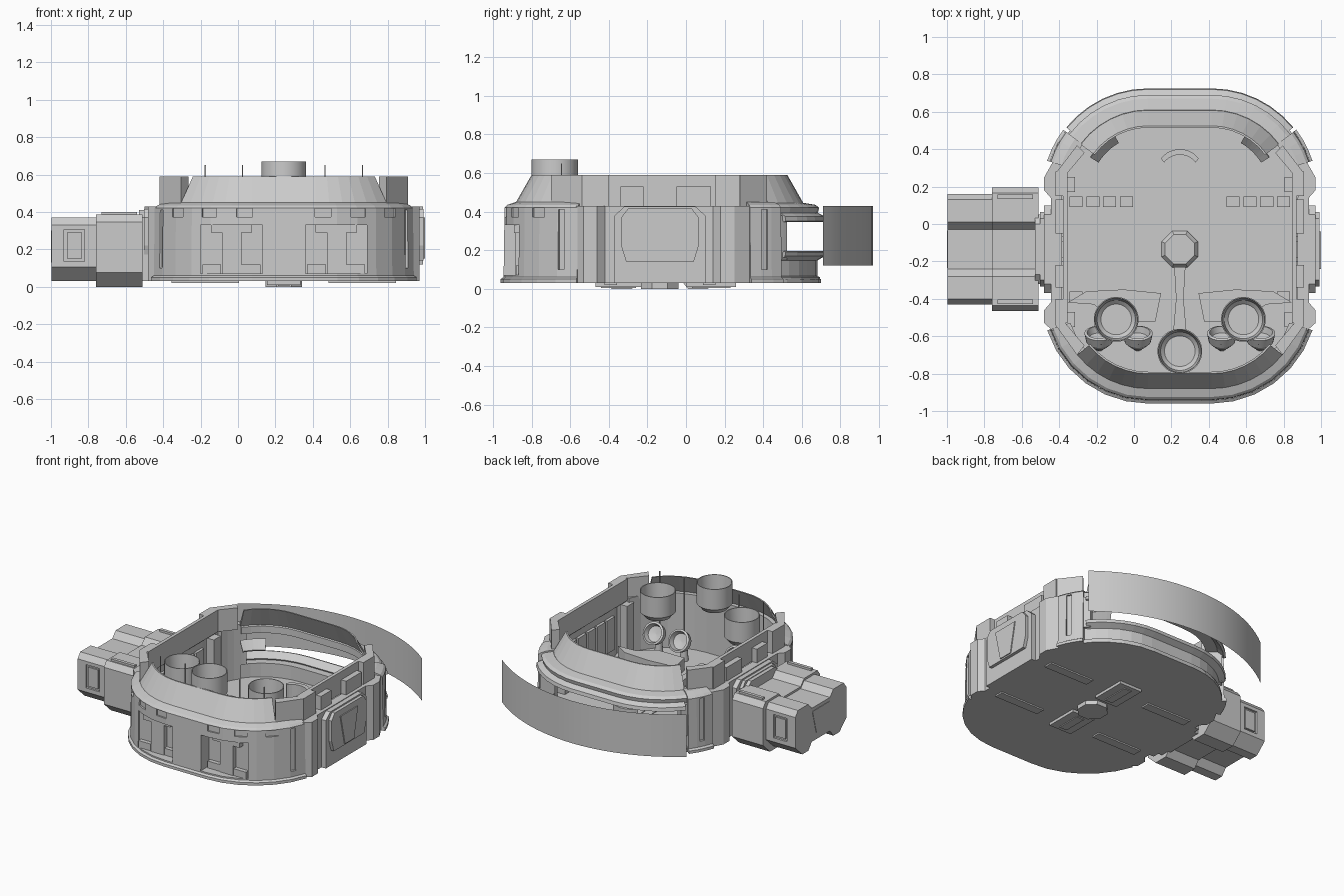
import bpy, bmesh
from math import sin, cos, asin, radians, pi
from mathutils import Matrix

if "Cube" in bpy.data.objects:
    bpy.data.objects.remove(bpy.data.objects["Cube"])

CX, FL, R = 0.245, 0.17, 0.567        # hull centre, half flat length, corner radius
CY = {1: -0.393, -1: 0.163}           # arc centre: 1 = front, -1 = back

def finish(name, bm):
    bmesh.ops.recalc_face_normals(bm, faces=bm.faces)
    me = bpy.data.meshes.new(name)
    bm.to_mesh(me); bm.free()
    ob = bpy.data.objects.new(name, me)
    bpy.context.collection.objects.link(ob)
    return ob

def loft(name, rings):
    bm = bmesh.new()
    rs = [[bm.verts.new(p) for p in r] for r in rings]
    n = len(rs[0])
    for a, b in zip(rs, rs[1:]):
        for i in range(n):
            j = (i + 1) % n
            bm.faces.new((a[i], a[j], b[j], b[i]))
    bm.faces.new(rs[0]); bm.faces.new(rs[-1])
    return finish(name, bm)

def prism(name, pts, z0, z1):
    return loft(name, [[(x, y, z) for x, y in pts] for z in (z0, z1)])

def xprism(name, yz, x0, x1):
    return loft(name, [[(x, y, z) for y, z in yz] for x in (x0, x1)])

def box(name, x0, x1, y0, y1, z0, z1):
    return prism(name, [(x0, y0), (x1, y0), (x1, y1), (x0, y1)], z0, z1)

def on_arc(s, t, off, side):
    r = R - off
    return CX + s * FL + r * sin(t), CY[side] - side * r * cos(t)

def path(a, n=6):
    ts = [radians(a) * i / n for i in range(n + 1)]
    return [(-1, -t) for t in reversed(ts)] + [(1, t) for t in ts]

def part(s, a0, a1, n=3):
    return [(s, s * radians(a0 + (a1 - a0) * i / n)) for i in range(n + 1)]

def sweep(name, pth, prof, side):
    return loft(name, [[(*on_arc(s, t, o, side), z) for o, z in prof] for s, t in pth])

def lathe(name, prof, x, y, n=32, tilt=0, z=0):
    bm = bmesh.new()
    rs = [[bm.verts.new((r * cos(2 * pi * (i + .5) / n), r * sin(2 * pi * (i + .5) / n), h)) for i in range(n)] for r, h in prof]
    for a, b in zip(rs, rs[1:]):
        for i in range(n):
            bm.faces.new((a[i], a[(i + 1) % n], b[(i + 1) % n], b[i]))
    bm.faces.new(rs[-1]); bm.faces.new(rs[0])
    ob = finish(name, bm)
    ob.matrix_world = Matrix.Translation((x, y, z)) @ Matrix.Rotation(tilt, 4, 'X')
    for p in ob.data.polygons:
        p.use_smooth = len(p.vertices) == 4
    ob.data.set_sharp_from_angle(angle=radians(30))
    return ob

def cut(ob, boxes):
    bm = bmesh.new()
    for loc, rot, size in boxes:
        m = Matrix.Translation(loc) @ Matrix.Rotation(rot, 4, 'Z') @ Matrix.Diagonal((*size, 1))
        bmesh.ops.create_cube(bm, size=1, matrix=m)
    c = finish(ob.name + "_cutter", bm)
    c.hide_render = True
    c.hide_viewport = True
    c.display_type = 'WIRE'
    mod = ob.modifiers.new("cut", 'BOOLEAN')
    mod.object, mod.operation, mod.solver = c, 'DIFFERENCE', 'EXACT'

def wall_slot(dx, z, w, h, side, d=0.03):
    s = 1 if dx > 0 else -1
    t = s * asin(max(0, abs(dx) - FL) / (R - .02))
    x, y = on_arc(s, t, 0.018, side)
    return ((x, y, z), side * t, (w, d, h))

# floor slab and underside plates
outline = [on_arc(s, t, 0.03, 1) for s, t in path(72)] + [on_arc(s, t, 0.03, -1) for s, t in reversed(path(72))]
prism("floor", outline, 0.03, 0.05)
for s in (-1, 1):
    for y in (0.12, -0.39):
        c = CX + s * 0.42
        box("floor_slot", c - 0.18, c + 0.18, y - 0.033, y + 0.033, 0.02, 0.056)
        for k in range(4):
            box("slot_bar", c - .17 + k * .09, c - .10 + k * .09, y - .028, y + .028, .05, .066)
for y0, y1 in ((-0.47, -0.23), (0.0, 0.26)):
    box("cross_arm", CX - 0.09, CX + 0.09, y0, y1, 0.01, 0.055)
    box("cross_rib", CX - 0.03, CX + 0.03, y0 + 0.03, y1 - 0.03, 0.004, 0.06)
lathe("floor_hub", [(0.105, 0.0), (0.105, 0.06), (0.085, 0.085)], CX, -0.135, 8)
prism("floor_beam", [(CX - .035, -.57), (CX + .035, -.57), (CX + .02, -.4), (CX + .03, -.23), (CX - .03, -.23), (CX - .02, -.4)], 0.05, 0.11)

# front facade with alcoves and windows
lower = [(0, .03), (0, .05), (.015, .06), (.02, .42), (.035, .435), (.08, .45), (.13, .45), (.13, .03)]
front = sweep("front_wall", path(72), lower, 1)
slots = [wall_slot(s * d, .395, .085, .045, 1) for s in (-1, 1) for d in (.21, .40, .57)]
slots += [wall_slot(s * .655, .255, .035, .31, 1) for s in (-1, 1)]
slots += [((CX + s * .28, -.93, .20), 0, (.33, .16, .26)) for s in (-1, 1)]
cut(front, slots)
for s in (-1, 1):
    c = CX + s * 0.28
    box("alcove_door", c - .05, c + .055, -.885, -.845, .07, .30)
    box("alcove_header", c - .11, c + .11, -.89, -.845, .29, .33)
    for e in (-1, 1):
        box("alcove_bench", c + e * .105 - .05, c + e * .105 + .05, -.88, -.84, .07, .12)
sweep("front_roof_slope", path(51), [(.08, .45), (.16, .59), (.17, .59), (.1, .45)], 1)

# back wall with the long window
sweep("window_sill", path(53), [(.035, .03), (.035, .06), (.05, .065), (.05, .15), (.12, .15), (.12, .03)], -1)
sweep("window_lip_low", path(51), [(.01, .17), (.005, .19), (.02, .195), (.07, .16), (.06, .14)], -1)
sweep("window_lip_high", path(51), [(.005, .35), (.01, .375), (.06, .40), (.06, .38), (.02, .345)], -1)
sweep("window_head", path(53), [(.05, .38), (.04, .42), (.06, .435), (.12, .445), (.14, .43), (.14, .38)], -1)
sweep("back_roof_slope", path(54), [(.12, .44), (.205, .59), (.215, .59), (.14, .44)], -1)
for s in (-1, 1):
    w = sweep("back_corner_wall", part(s, 53, 72), lower, -1)
    cut(w, [wall_slot(s * .66, .255, .035, .31, -1)])
    sweep("window_jamb", part(s, 48, 55), [(.03, .15), (.03, .38), (.13, .38), (.13, .15)], -1)
    sweep("inner_rail", part(s, 30, 58, 6), [(.2, .36), (.25, .3), (.255, .31), (.205, .37)], -1)
prism("rear_arc_console", [(CX + .12 * sin(t / 5), .29 + .11 * cos(t / 5)) for t in range(-5, 6)] +
      [(CX + .1 * sin(t / 5), .28 + .09 * cos(t / 5)) for t in range(5, -6, -1)], .05, .16)

# curved screen behind the window, a single sheet
bm = bmesh.new()
cols = []
half = asin(0.745 / 1.2)
for i in range(25):
    t = half * (i / 12 - 1)
    cols.append([bm.verts.new((CX + 1.2 * sin(t), 0.97 - 1.2 + 1.2 * cos(t), z)) for z in (.12, .43)])
for a, b in zip(cols, cols[1:]):
    bm.faces.new((a[0], b[0], b[1], a[1]))
screen = finish("curved_screen", bm)
for p in screen.data.polygons:
    p.use_smooth = True

# side walls, posts and hatches, the same on both sides
hatch = [(-.30, .415), (.03, .415), (.065, .37), (.065, .22), (.04, .14), (-.31, .14), (-.335, .22), (-.335, .37)]
vee = [(-.24, .37), (-.04, .37), (-.085, .15), (-.19, .15)]
for s in (-1, 1):
    P = lambda pts: [(CX + s * d, y) for d, y in pts]
    prism("side_wall", P([(.68, -.57), (.725, -.53), (.725, -.46), (.69, -.42), (.69, .14), (.725, .18), (.725, .25),
                          (.68, .33), (.62, .33), (.65, .2), (.63, .14), (.63, -.42), (.65, -.48), (.60, -.57)]), .03, .43)
    prism("side_wall_upper", P([(.60, -.53), (.625, -.53), (.625, .28), (.60, .28)]), .43, .59)
    for y0, y1, top in ((-.54, -.40, .59), (-.34, -.22, .53), (-.05, .13, .53), (.15, .28, .59)):
        prism("wall_post", P([(.61, y0), (.665, y0), (.665, y1), (.61, y1)]), .42, top)
    for y0, y1, y2, y3 in ((-.70, -.54, -.52, -.65), (.42, .27, .25, .38)):
        prism("corner_upper", P([(.55, y0), (.665, y1), (.62, y2), (.51, y3)]), .43, .59)
    xprism("hatch_plate", [(-.37, .03), (.1, .03), (.1, .38), (.05, .425), (-.32, .425), (-.37, .38)], CX + s * .68, CX + s * .725)
    xprism("hatch_pod", hatch, CX + s * .72, CX + s * .748)
    xprism("hatch_panel", vee, CX + s * .74, CX + s * .755)
    for y in (-.51, .21):
        box("inner_column", *sorted((CX + s * .56, CX + s * .62)), y - .04, y + .04, .05, .42)
    for k in range(5):
        box("inner_panel", *sorted((CX + s * .61, CX + s * .632)), -.4 + k * .11, -.31 + k * .11, .12, .36)

# airlock module on the left: two-lobed section
def lobe(h, z0, z1):
    side = [(.105, z0 + .05), (.145, z0), (h - .08, z0), (h, z0 + .075), (h, z1 - .04),
            (h - .03, z1), (.145, z1), (.105, z1 - .045)]
    return [(-.135 + y, z) for y, z in side] + [(-.135 - y, z) for y, z in reversed(side)]
outer = xprism("airlock_outer", lobe(.295, .03, .37), -.997, -.755)
cut(outer, [((-.875, -.135 + e * .295, .22), 0, (.11, .03, .17)) for e in (-1, 1)])
xprism("airlock_inner", lobe(.33, 0, .385), -.76, -.51)
xprism("airlock_end_panel", [(-.235, .30), (-.035, .30), (-.08, .13), (-.19, .13)], -1, -.99)
for e in (-1, 1):
    y = -.135 + e * .28
    box("airlock_rail", -.73, -.54, y - .012, y + .012, .37, .40)
    box("airlock_window", -.915, -.835, y - .012, y + .012, .15, .29)
xprism("airlock_neck", [(-.32, .03), (.05, .03), (.05, .37), (.0, .41), (-.27, .41), (-.32, .37)], -.53, -.44)

# hanging drums, consoles and round cups
for x, y, z in ((-.095, -.51, .585), (.585, -.51, .585), (CX, -.68, .67)):
    lathe("drum", [(.03, z - .2), (.085, z - .19), (.1, z - .17), (.12, z - .15), (.12, z), (.114, z),
                   (.103, z - .14), (.082, z - .16), (.001, z - .16)], x, y)
for s in (-1, 1):
    prism("low_console", [(CX + s * d, y) for d, y in ((.10, -.37), (.3, -.35), (.5, -.36), (.6, -.42), (.46, -.43),
                                                       (.34, -.52), (.13, -.52))], .05, .14)
    for d in (.225, .43):
        x = CX + s * d
        lathe("round_cup", [(.04, -.05), (.07, -.02), (.08, .03), (.066, .035), (.055, 0), (.001, -.01)], x, -.61, 24, radians(-60), .2)
        lathe("cup_stem", [(.03, .05), (.02, .17)], x, -.65, 12)
    for x in (.22, .42):
        box("thin_rod", CX + s * x - .003, CX + s * x + .003, -.648, -.642, .2, .65)
